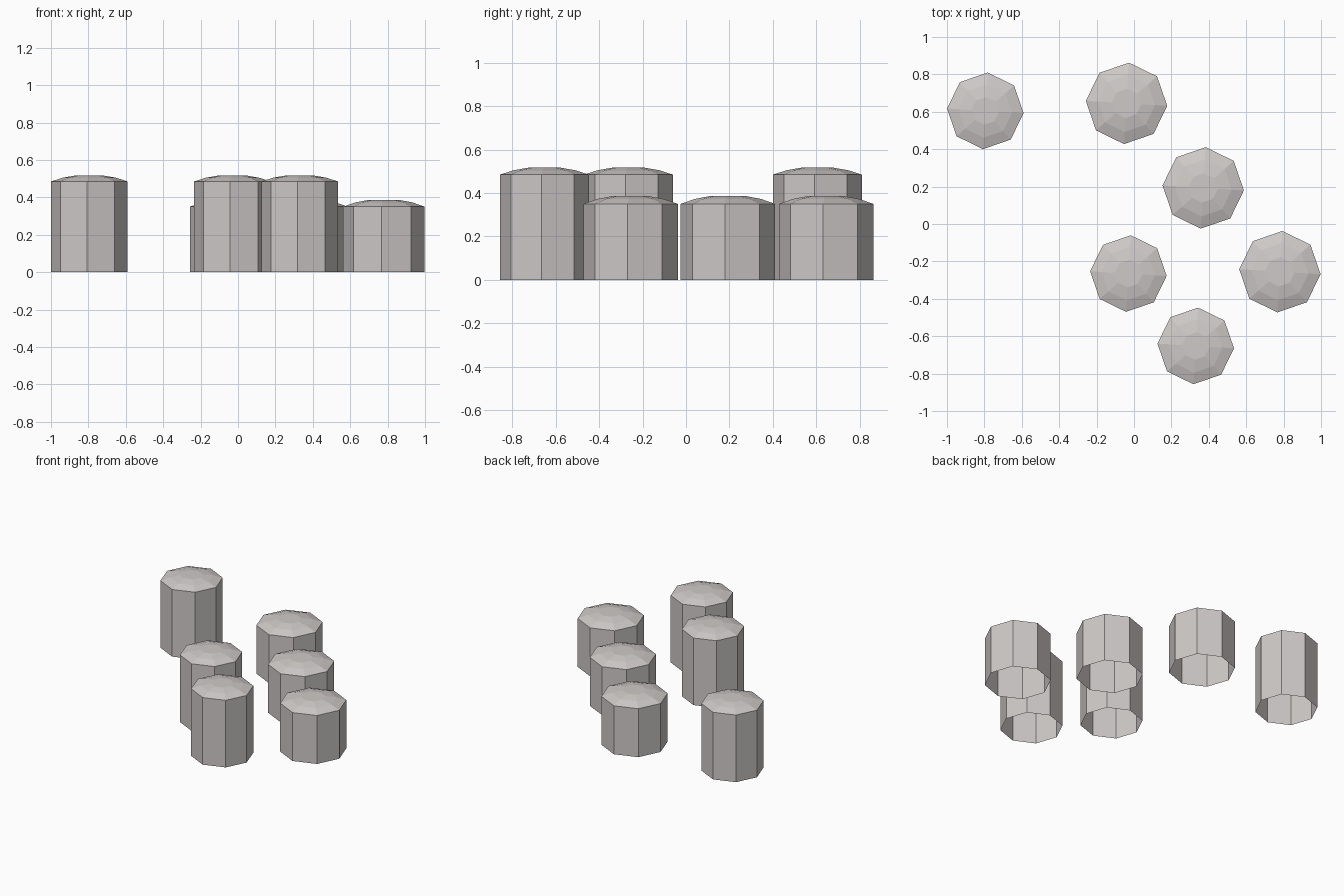
import bpy
import bmesh
from math import radians, sin, cos, tau

cube = bpy.data.objects.get("Cube")
if cube:
    bpy.data.objects.remove(cube, do_unlink=True)

SIDES = 8
TURN = radians(-3.5)

# Pale warm grey stone
stone = bpy.data.materials.new("pale_grey")
stone.use_nodes = True
colour = (0.62, 0.59, 0.58, 1.0)
stone.diffuse_color = colour
stone.node_tree.nodes["Principled BSDF"].inputs["Base Color"].default_value = colour


def pillar(name, x, y, radius, wall, peak):
    """Octagonal post, open underneath, with a shallow faceted dome."""
    rise = peak - wall
    profile = [(radius, 0), (radius, wall),
               (radius * 0.7, wall + rise * 0.62), (radius * 0.36, peak)]
    bm = bmesh.new()
    rings = []
    for r, z in profile:
        rings.append([bm.verts.new((r * cos(TURN + tau * i / SIDES),
                                    r * sin(TURN + tau * i / SIDES), z))
                      for i in range(SIDES)])
    for low, high in zip(rings, rings[1:]):
        for i in range(SIDES):
            j = (i + 1) % SIDES
            bm.faces.new((low[i], low[j], high[j], high[i]))
    bm.faces.new(rings[-1])
    mesh = bpy.data.meshes.new(name)
    bm.to_mesh(mesh)
    bm.free()
    mesh.materials.append(stone)
    obj = bpy.data.objects.new(name, mesh)
    obj.location = (x, y, 0)
    bpy.context.collection.objects.link(obj)


# Tall, slimmer posts
for n, (x, y) in enumerate([(-0.795, 0.605), (-0.03, -0.265), (0.33, -0.652)], 1):
    pillar(f"tall_post_{n}", x, y, 0.205, 0.485, 0.517)

# Short, wider posts
for n, (x, y) in enumerate([(-0.04, 0.645), (0.37, 0.193), (0.78, -0.255)], 1):
    pillar(f"short_post_{n}", x, y, 0.218, 0.35, 0.387)
